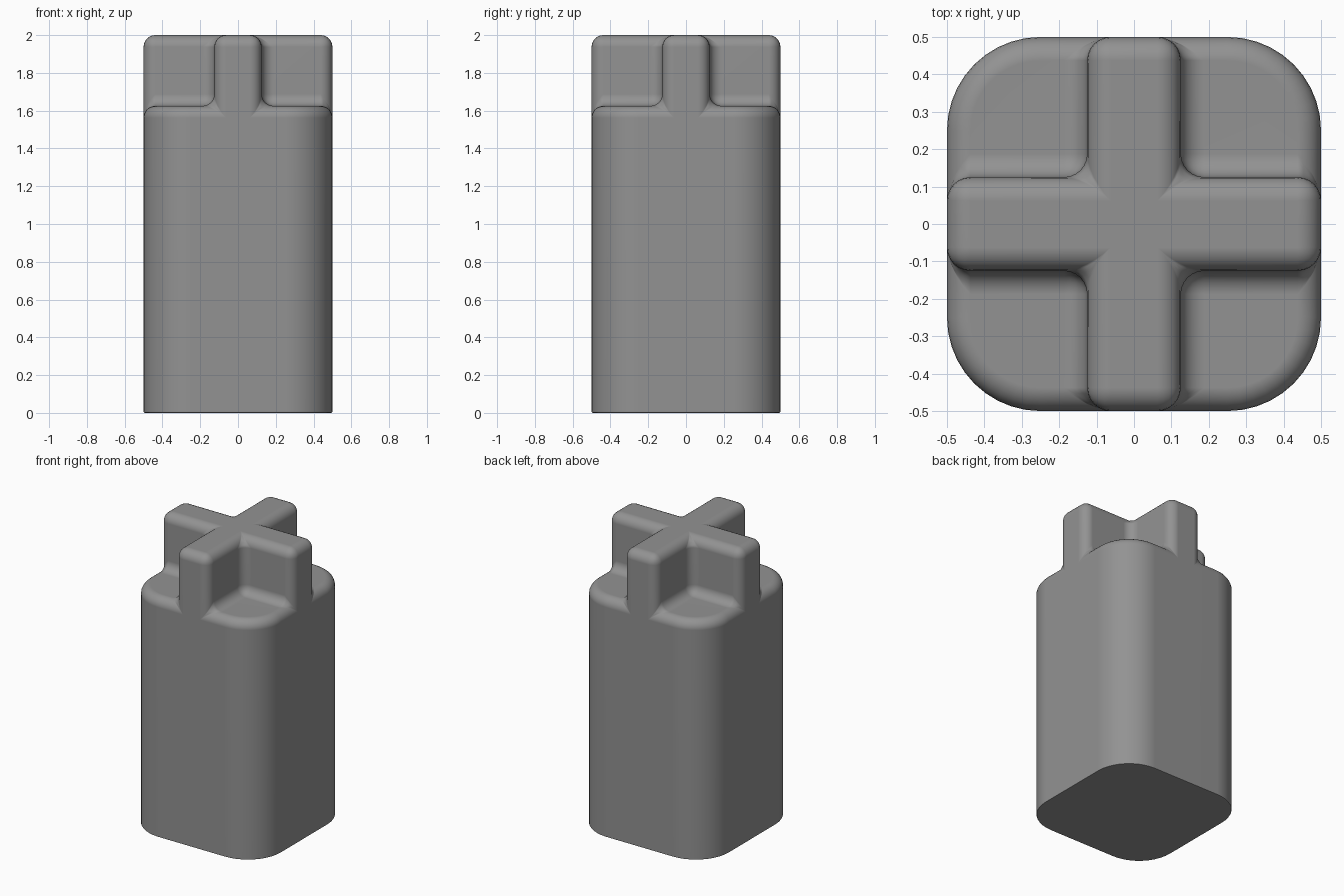
import bpy, bmesh, math

if "Cube" in bpy.data.objects:
    bpy.data.objects.remove(bpy.data.objects["Cube"])

H, Z, A, R, TOP = 0.5, 1.625, 0.125, 0.25, 2.0   # half width, shoulder height, half arm width, corner radius, top
SEG = 10

bm = bmesh.new()

# Shoulder outline of one corner, turned to each quadrant
corner = [(H, A)] + [(H - R + R * math.cos(t), H - R + R * math.sin(t))
                     for t in (i * math.pi / 2 / SEG for i in range(SEG + 1))] + [(A, H)]


def turn(p, q):
    for _ in range(q):
        p = (-p[1], p[0])
    return p


# Four shoulders and the cross between them
outline, cross = [], []
for q in range(4):
    ring = [bm.verts.new((*turn(p, q), Z)) for p in corner]
    inner = bm.verts.new((*turn((A, A), q), Z))
    bm.faces.new([inner] + ring)
    outline += ring
    cross += [ring[0], inner, ring[-1]]

# Body walls and base
base = [bm.verts.new((v.co.x, v.co.y, 0)) for v in outline]
n = len(base)
for i in range(n):
    j = (i + 1) % n
    bm.faces.new((base[i], base[j], outline[j], outline[i]))
bm.faces.new(base[::-1])

# Raise the cross
top = [bm.verts.new((v.co.x, v.co.y, TOP)) for v in cross]
for i in range(len(top)):
    j = (i + 1) % len(top)
    bm.faces.new((cross[i], cross[j], top[j], top[i]))
bm.faces.new(top)

# Merge coplanar side faces, then round the edges
bmesh.ops.recalc_face_normals(bm, faces=bm.faces)
bmesh.ops.dissolve_limit(bm, angle_limit=0.01, verts=bm.verts, edges=bm.edges)


def round_edges(width, segments, at_base):
    edges = [e for e in bm.edges if len(e.link_faces) == 2
             and e.calc_face_angle() > math.radians(40)
             and (max(v.co.z for v in e.verts) < 0.01) == at_base]
    bmesh.ops.bevel(bm, geom=edges, offset=width, offset_type='OFFSET', segments=segments,
                    profile=0.5, affect='EDGES', clamp_overlap=False)


round_edges(0.0625, 6, False)
round_edges(0.008, 2, True)

mesh = bpy.data.meshes.new("cross_topped_post")
bm.to_mesh(mesh)
bm.free()
post = bpy.data.objects.new("cross_topped_post", mesh)
bpy.context.collection.objects.link(post)
bpy.context.view_layer.objects.active = post
post.select_set(True)
bpy.ops.object.shade_smooth_by_angle(angle=math.radians(35))

# Dark grey finish
grey = bpy.data.materials.new("dark_grey")
grey.diffuse_color = (0.29, 0.29, 0.29, 1)
grey.use_nodes = True
grey.node_tree.nodes["Principled BSDF"].inputs["Base Color"].default_value = grey.diffuse_color
mesh.materials.append(grey)

# Keep flat faces evenly shaded
mod = post.modifiers.new("weighted_normals", 'WEIGHTED_NORMAL')
mod.keep_sharp = True
